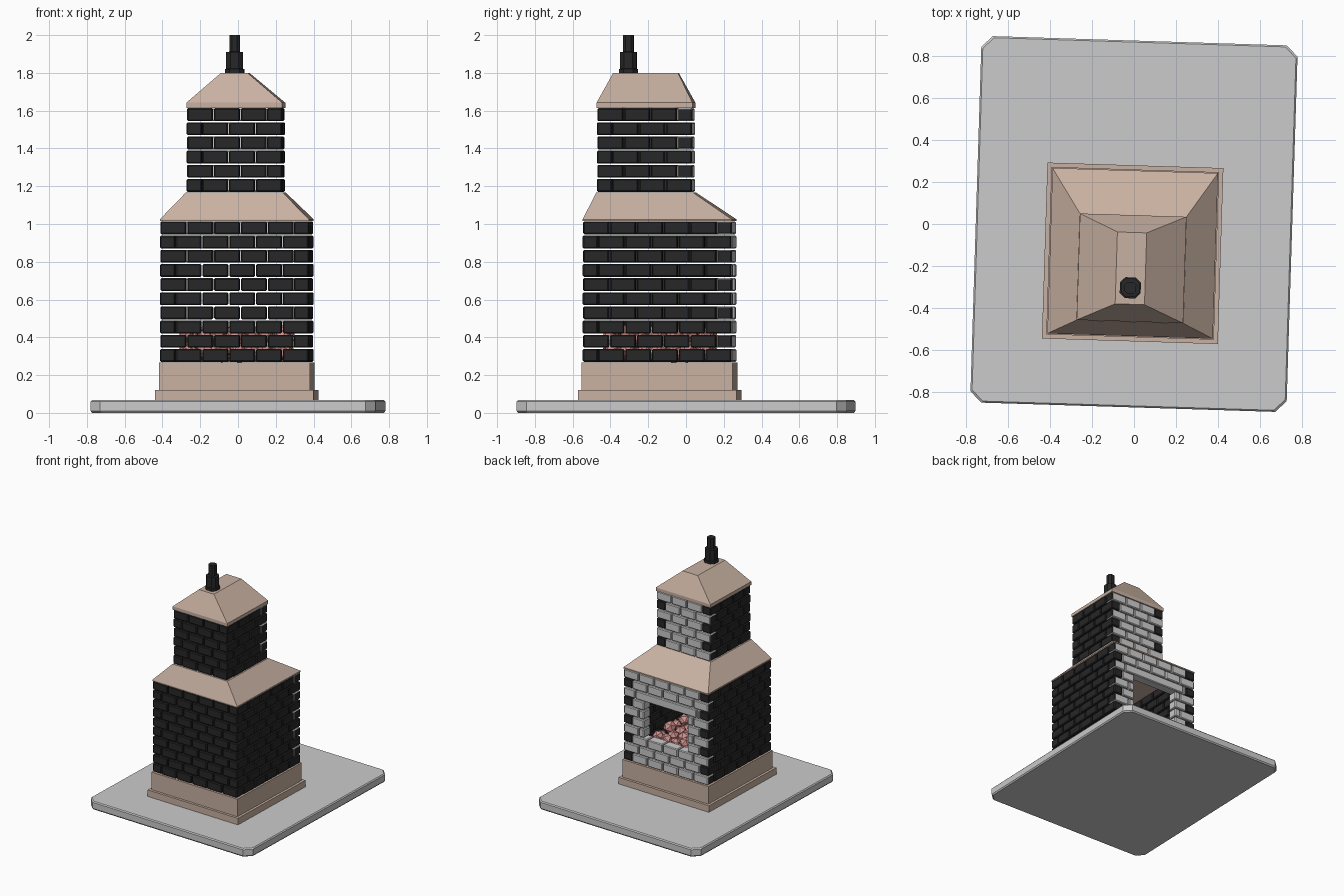
import bpy, bmesh, math, random
from mathutils import Matrix, Vector

if "Cube" in bpy.data.objects:
    bpy.data.objects.remove(bpy.data.objects["Cube"])

random.seed(4)
TURN = Matrix.Rotation(math.radians(-1.8), 4, 'Z')   # whole model sits slightly turned
T, PITCH, GAP = 0.08, 0.075, 0.007                   # brick thickness, course pitch, joint


def material(name, c):
    m = bpy.data.materials.new(name)
    m.diffuse_color = (*c, 1)
    m.use_nodes = True
    m.node_tree.nodes["Principled BSDF"].inputs["Base Color"].default_value = m.diffuse_color
    return m


BLACK = material("black_brick", (0.02, 0.02, 0.02))
PALE = material("pale_brick", (0.6, 0.63, 0.6))
STONE = material("brown_stone", (0.58, 0.44, 0.36))
EMBER = material("ember_red", (0.62, 0.28, 0.26))


def finish(name, bm, mats=(), bevel=0):
    bmesh.ops.recalc_face_normals(bm, faces=bm.faces)
    me = bpy.data.meshes.new(name)
    bm.to_mesh(me)
    bm.free()
    for m in mats:
        me.materials.append(m)
    ob = bpy.data.objects.new(name, me)
    bpy.context.collection.objects.link(ob)
    ob.matrix_world = TURN
    if bevel:
        b = ob.modifiers.new("edge_bevel", 'BEVEL')
        b.width, b.segments = bevel, 1
    return ob


def loft(name, sections, corner=0, mats=(), bevel=0):
    """Stack of rectangular sections (cx, cy, width, depth, z), optional cut corners."""
    bm = bmesh.new()
    rings = []
    for cx, cy, w, d, z in sections:
        w, d, pts = w / 2, d / 2, []
        for sx, sy in ((1, 1), (-1, 1), (-1, -1), (1, -1)):
            c = corner * min(w, d)
            pair = [(sx * w, sy * (d - c)), (sx * (w - c), sy * d)] if c else [(sx * w, sy * d)]
            pts += pair if sx * sy > 0 else pair[::-1]
        rings.append([bm.verts.new((cx + x, cy + y, z)) for x, y in pts])
    n = len(rings[0])
    for a, b in zip(rings, rings[1:]):
        for i in range(n):
            bm.faces.new((a[i], a[(i + 1) % n], b[(i + 1) % n], b[i]))
    bm.faces.new(rings[0][::-1])
    bm.faces.new(rings[-1])
    return finish(name, bm, mats, bevel)


def brick(bm, t0, t1, half, z, k, centre):
    """One brick of wall k (0 = back wall with the fire opening, pale faced)."""
    size = (t1 - t0 - GAP, T, PITCH - GAP)
    m = (Matrix.Translation((*centre, z + PITCH / 2)) @ Matrix.Rotation(k * math.pi / 2, 4, 'Z')
         @ Matrix.Translation(((t0 + t1) / 2, half - T / 2, 0)) @ Matrix.Diagonal((*size, 1)))
    vs = bmesh.ops.create_cube(bm, size=1, matrix=m)['verts']
    for f in {f for v in vs for f in v.link_faces}:
        at_corner = abs(f.calc_center_median().x - centre[0]) > half - 0.02
        f.material_index = 1 if k == 0 and not at_corner else 0


def brickwork(name, half, centre, z0, courses, per_wall, hole=None):
    """Four pinwheel walls, mirrored every other course; hole maps course -> half width."""
    bm = bmesh.new()
    length = (2 * half - T) / per_wall
    for c in range(courses):
        z = z0 + c * PITCH
        for k in range(4):
            gap = (hole or {}).get(c, 0) if k == 0 else 0
            for i in range(per_wall):
                a, b = -half + i * length, -half + (i + 1) * length
                if c % 2:
                    a, b = -b, -a
                spans = [(a, min(b, -gap)), (max(a, gap), b)] if gap else [(a, b)]
                for s, e in spans:
                    if e - s > 0.02:
                        brick(bm, s, e, half, z, k, centre)
    return finish(name, bm, (BLACK, PALE), 0.006)


LOW, UP = (-0.002, -0.14), (-0.005, -0.212)

# Ground slab with clipped corners
loft("ground_slab", [(0, 0, 1.495, 1.735, 0), (0, 0, 1.51, 1.75, 0.01),
                     (0, 0, 1.51, 1.75, 0.06), (0, 0, 1.495, 1.735, 0.068)], corner=0.07)

# Stone plinth
loft("plinth_step", [(*LOW, 0.84, 0.84, 0.066), (*LOW, 0.84, 0.84, 0.122)], mats=[STONE])
loft("plinth", [(*LOW, 0.80, 0.80, 0.12), (*LOW, 0.80, 0.80, 0.267)], mats=[STONE])

# Firebox brickwork, opening and lintel
opening = {3: 0.2, 4: 0.2, 5: 0.2, 6: 0.2, 7: 0.285}
brickwork("firebox_bricks", 0.395, LOW, 0.267, 10, 5, opening)
lintel = bmesh.new()
brick(lintel, -0.285, 0.285, 0.395, 0.267 + 7 * PITCH, 0, LOW)
finish("lintel", lintel, (BLACK, PALE), 0.006)

# Sloped hood, upper brickwork, cap
loft("hood", [(*LOW, 0.79, 0.79, 1.015), (*LOW, 0.79, 0.79, 1.025),
              (*UP, 0.51, 0.51, 1.168)], mats=[STONE])
brickwork("upper_bricks", 0.253, UP, 1.167, 6, 3)
loft("cap", [(*UP, 0.508, 0.508, 1.615), (*UP, 0.508, 0.508, 1.642),
             (-0.008, -0.212, 0.14, 0.343, 1.8)], mats=[STONE])

# Stepped flue pipe
F = (-0.008, -0.305)
loft("flue_pipe", [(*F, s, s, z) for s, z in
                   ((0.1, 1.79), (0.1, 1.82), (0.088, 1.822), (0.088, 1.91), (0.056, 1.912), (0.056, 2.0))],
     corner=0.5, mats=[BLACK])

# Bed of embers inside the firebox
bm = bmesh.new()
N = 7
for layer in range(2):
    for i in range(N):
        for j in range(N):
            p = Vector((LOW[0] + (i - 3) * 0.083, LOW[1] + (j - 3) * 0.083, 0.325 + layer * 0.085))
            p += Vector([random.uniform(-0.015, 0.015) for _ in range(3)])
            r = random.uniform(0.042, 0.052)
            rot = Matrix.Rotation(random.uniform(0, 6), 4, Vector((random.random(), random.random(), 1)))
            bmesh.ops.create_icosphere(bm, subdivisions=1, radius=r, matrix=Matrix.Translation(p) @ rot)
finish("embers", bm, [EMBER])
